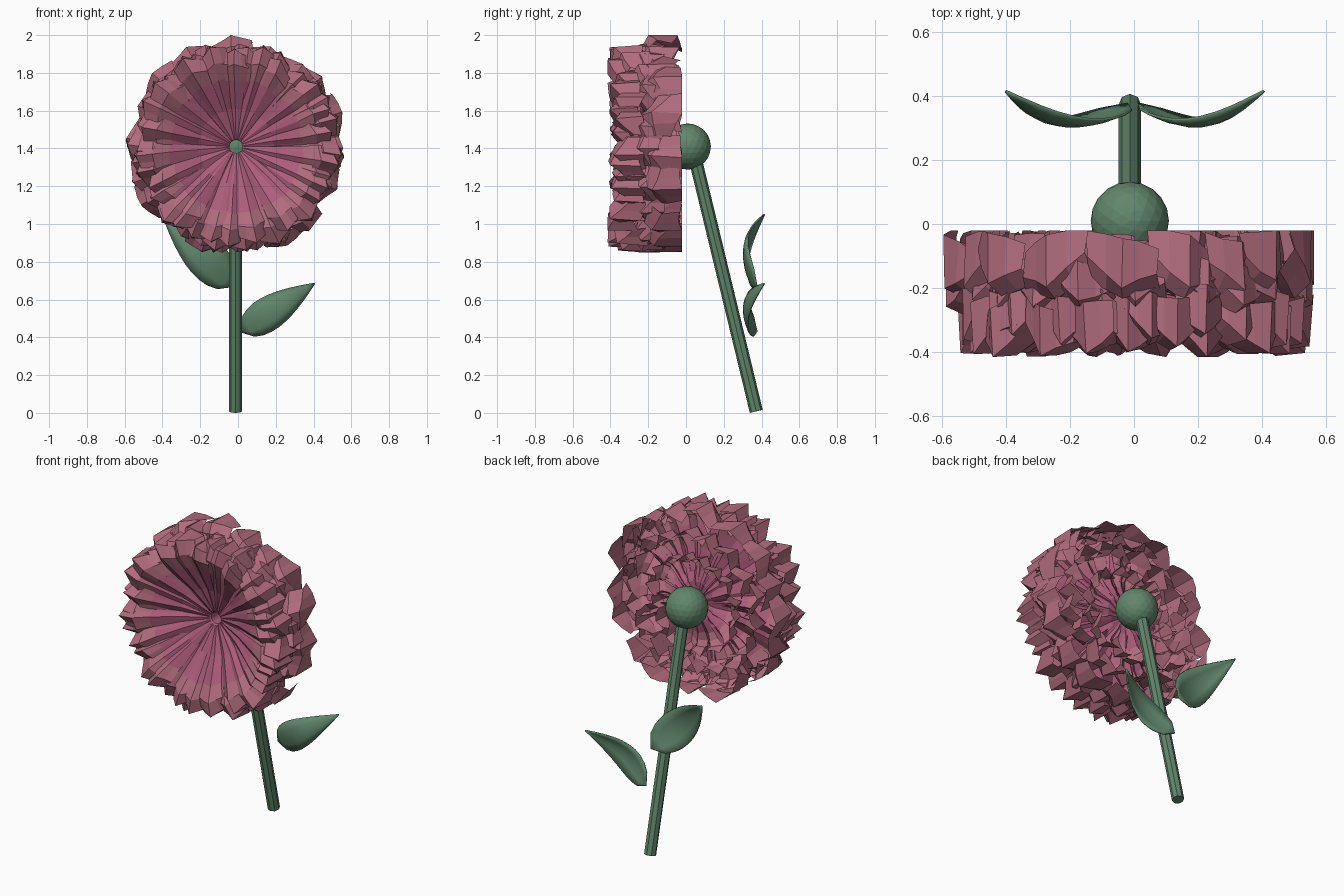
import bpy, bmesh, math, random
from mathutils import Vector, Matrix

if "Cube" in bpy.data.objects:
    bpy.data.objects.remove(bpy.data.objects["Cube"])

random.seed(7)
HEAD = Vector((-0.01, 0, 1.41))


def material(name, rgb):
    m = bpy.data.materials.new(name)
    m.diffuse_color = (*rgb, 1)
    m.use_nodes = True
    m.node_tree.nodes["Principled BSDF"].inputs["Base Color"].default_value = m.diffuse_color
    return m


PINK = material("petal_pink", (0.44, 0.15, 0.21))
ROSE = material("petal_rose", (0.42, 0.11, 0.20))
GREEN = material("stem_green", (0.12, 0.24, 0.15))


def finish(bm, name, mats):
    me = bpy.data.meshes.new(name)
    bm.normal_update()
    bm.to_mesh(me)
    bm.free()
    ob = bpy.data.objects.new(name, me)
    bpy.context.collection.objects.link(ob)
    for m in mats:
        me.materials.append(m)
    return ob


def grid(bm, rows, mat_for_row=lambda i: 0):
    vs = [[bm.verts.new(p) for p in row] for row in rows]
    for i in range(len(vs) - 1):
        for j in range(len(vs[0]) - 1):
            f = bm.faces.new((vs[i][j], vs[i][j + 1], vs[i + 1][j + 1], vs[i + 1][j]))
            f.material_index = mat_for_row(i)


# One ring of deeply creased petals: each runs outward, then hooks back at its tip
def petal_ring(name, count, path, phase, fold=0.09):
    bm = bmesh.new()
    last = len(path) - 1
    for k in range(count):
        ang = 2 * math.pi * (k + phase) / count + random.uniform(-0.08, 0.08)
        scale = random.uniform(0.93, 1.03)
        shift = random.uniform(-0.02, 0.02)
        twist = random.uniform(-0.05, 0.05)
        skew = random.uniform(-0.03, 0.03)
        rot = Matrix.Rotation(ang, 4, 'Y')
        rows = []
        for i, (r, y) in enumerate(path):
            t = i / last
            half = math.tan(math.pi / count) * r * (1.25 if i < last - 1 else 1.05)
            row = []
            for s in (-1, -0.5, 0, 0.5, 1):
                rr = r * (1 + (scale - 1) * t) - abs(s) * fold * 0.8 * t * t + s * skew * t
                crease = fold * t * (abs(s) if i < last else 0)
                yy = y + crease + (shift + s * twist) * t + random.uniform(-.01, .01) * t
                yy = min(-0.02, max(-0.415, yy))
                x = s * half + random.uniform(-.008, .008) * t
                row.append(HEAD + rot @ Vector((x, yy, min(rr, 0.59))))
            rows.append(row)
        grid(bm, rows, lambda i: 1 if i < 2 else 0)
    finish(bm, name, (PINK, ROSE))


petal_ring("front_petals", 22, [(.04, -.21), (.20, -.27), (.36, -.355), (.45, -.405), (.54, -.40), (.55, -.24)], 0)
petal_ring("front_inner_petals", 22, [(.04, -.20), (.20, -.25), (.36, -.335), (.46, -.38), (.55, -.36), (.56, -.21)], .5)
petal_ring("middle_petals", 20, [(.04, -.17), (.25, -.20), (.43, -.26), (.51, -.28), (.575, -.25), (.575, -.13)], .25)
petal_ring("back_petals", 18, [(.05, -.14), (.25, -.16), (.43, -.21), (.53, -.23), (.59, -.19), (.595, -.03)], .75)
petal_ring("back_inner_petals", 18, [(.05, -.12), (.18, -.13), (.32, -.17), (.40, -.18), (.44, -.16), (.46, -.04)], .3)
petal_ring("base_petals", 16, [(.05, -.10), (.12, -.10), (.20, -.13), (.25, -.14), (.29, -.13), (.31, -.04)], .6, .06)

# Open tube at the flower centre
bm = bmesh.new()
ring = [2 * math.pi * i / 16 for i in range(17)]
grid(bm, [[HEAD + Vector((r * math.cos(a), y, r * math.sin(a))) for a in ring]
          for r, y in ((.045, -.21), (.035, -.20), (.035, -.10))])
finish(bm, "flower_throat", (ROSE,))

# Green bulb behind the petals
bm = bmesh.new()
bmesh.ops.create_icosphere(bm, subdivisions=3, radius=0.122,
                           matrix=Matrix.Translation((-0.013, 0.01, 1.41)))
finish(bm, "flower_bulb", (GREEN,))

# Leaning stem
a, b = Vector((-0.013, 0.372, 0.008)), Vector((-0.013, 0.045, 1.36))
bm = bmesh.new()
bmesh.ops.create_cone(bm, cap_ends=True, segments=8, radius1=0.035, radius2=0.035, depth=(b - a).length,
                      matrix=Matrix.Translation((a + b) / 2) @ (b - a).to_track_quat('Z', 'Y').to_matrix().to_4x4())
finish(bm, "stem", (GREEN,))


# Curved, cupped leaf from base to tip in the x-z plane
def leaf(name, base, tip, width):
    base, tip = Vector(base), Vector(tip)
    chord = tip - base
    side = Vector((-chord.y, chord.x)).normalized()
    rows = []
    for i in range(11):
        t = i / 10
        half = width * math.sin(math.pi * t ** 0.65) ** 0.9 if 0 < t < 1 else 0.002
        row = []
        for s in (-1, -0.5, 0, 0.5, 1):
            p = base + chord * t + side * half * s
            y = 0.375 + 0.04 * t - 0.09 * math.sin(math.pi * t) + 0.022 * s * s * math.sin(math.pi * t)
            row.append((p.x, y, p.y))
        rows.append(row)
    bm = bmesh.new()
    grid(bm, rows)
    ob = finish(bm, name, (GREEN,))
    mod = ob.modifiers.new("thickness", 'SOLIDIFY')
    mod.thickness = 0.008
    mod.offset = 0
    for p in ob.data.polygons:
        p.use_smooth = True


leaf("right_leaf", (0.015, 0.43), (0.405, 0.685), 0.09)
leaf("left_leaf", (-0.02, 0.67), (-0.40, 1.05), 0.108)
